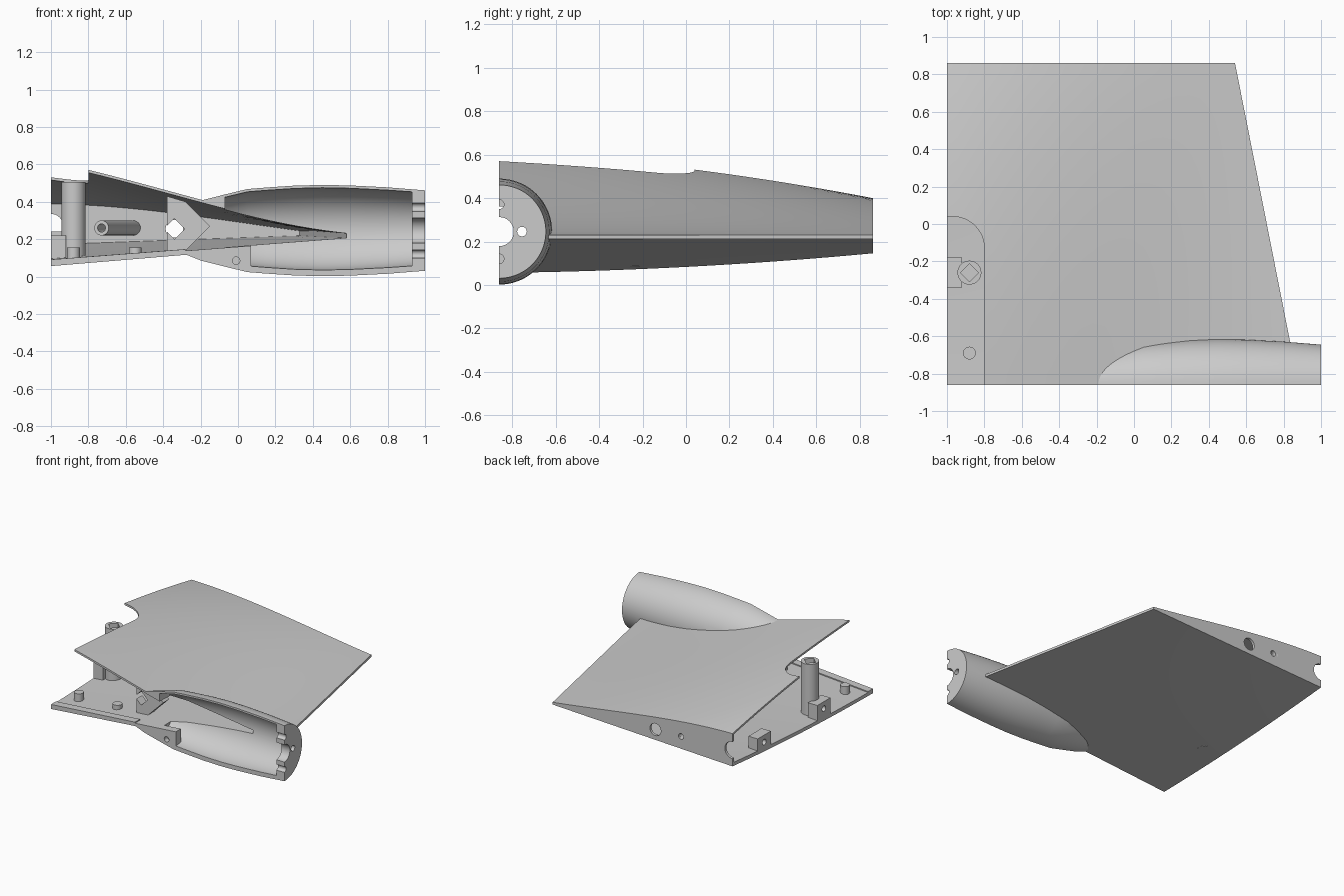
import bpy, bmesh, math
from mathutils import Matrix, Vector

if "Cube" in bpy.data.objects:
    bpy.data.objects.remove(bpy.data.objects["Cube"], do_unlink=True)

GREY = (0.6, 0.6, 0.6, 1)
mat = bpy.data.materials.new("plain grey")
mat.use_nodes = True
mat.diffuse_color = GREY
mat.node_tree.nodes["Principled BSDF"].inputs["Base Color"].default_value = GREY

FRONT, BACK = -0.86, 0.86
AXIS_Z = 0.246


def add(name, bm):
    bmesh.ops.recalc_face_normals(bm, faces=bm.faces)
    me = bpy.data.meshes.new(name)
    bm.to_mesh(me)
    bm.free()
    me.materials.append(mat)
    ob = bpy.data.objects.new(name, me)
    bpy.context.collection.objects.link(ob)
    return ob


def loft(name, rings):
    bm = bmesh.new()
    loops = [[bm.verts.new(p) for p in ring] for ring in rings]
    n = len(rings[0])
    for a, b in zip(loops, loops[1:]):
        for i in range(n):
            j = (i + 1) % n
            bm.faces.new((a[i], a[j], b[j], b[i]))
    bm.faces.new(loops[0])
    bm.faces.new(loops[-1])
    return add(name, bm)


def rod(name, start, end, r, sides=32):
    a, b = Vector(start), Vector(end)
    bm = bmesh.new()
    turn = (b - a).to_track_quat('Z', 'Y').to_matrix().to_4x4()
    bmesh.ops.create_cone(bm, cap_ends=True, segments=sides, radius1=r, radius2=r,
                          depth=(b - a).length,
                          matrix=Matrix.Translation((a + b) / 2) @ turn)
    return add(name, bm)


def box(name, x, y, z):
    return loft(name, [[(x[0], v, z[0]), (x[1], v, z[0]), (x[1], v, z[1]), (x[0], v, z[1])]
                       for v in y])


def lathe(name, profile, z, sides=72):
    return loft(name, [[(x, FRONT + r * math.cos(math.tau * i / sides),
                         z + r * math.sin(math.tau * i / sides))
                        for i in range(sides)] for x, r in profile])


def boolean(ob, cutter, op='DIFFERENCE'):
    mod = ob.modifiers.new("cut", 'BOOLEAN')
    mod.operation, mod.object, mod.solver = op, cutter, 'EXACT'
    bpy.context.view_layer.update()
    deps = bpy.context.evaluated_depsgraph_get()
    me = bpy.data.meshes.new_from_object(ob.evaluated_get(deps))
    ob.modifiers.clear()
    ob.data = me
    bpy.data.objects.remove(cutter, do_unlink=True)


# Wing surfaces as functions of chord fraction t and span fraction s
def span(y):
    return (y - FRONT) / (BACK - FRONT)


def edge_x(s):
    return 0.88 - 0.34 * s


def top(t, s):
    h = 0.615 - 0.1 * s - 0.115 * s * s
    return 0.231 + (h - 0.231) * (1 - t) * (1 + 0.9 * s * s * t - (1 - 0.2 * s) * t * t)


def bottom(t, s):
    root = 0.056 + 0.02 * s + 0.07 * s * s
    return root + (0.213 - root) * t


def floor(t, s):
    return bottom(t, s) + 0.027 * (1 - 0.5 * t)


def floor_z(x, y):
    s = span(y)
    return floor((x + 1) / (edge_x(s) + 1), s)


def wing(name, y0, y1, t0, t1, lower, skin=0.0, n=28):
    rings = []
    ts = [t0 + (t1 - t0) * i / n for i in range(n + 1)]
    for k in range(n + 1):
        y = y0 + (y1 - y0) * k / n
        s = span(y)
        low = [(-1 + t * (edge_x(s) + 1), y, lower(t, s)) for t in ts]
        high = [(-1 + t * (edge_x(s) + 1), y, top(t, s) - skin) for t in ts]
        rings.append(low + high[::-1])
    return loft(name, rings)


# Hollow wing joined to the half nacelle
shell = wing("wing_and_nacelle_shell", FRONT, BACK, 0, 1, bottom)
outer = [(-0.28, 0.128), (-0.2, 0.16), (-0.07, 0.193), (0.05, 0.222), (0.15, 0.23),
         (0.3, 0.24), (0.45, 0.244), (0.6, 0.241), (0.8, 0.231), (1.0, 0.215)]
boolean(shell, lathe("nacelle", outer, AXIS_Z), 'UNION')
boolean(shell, wing("wing_void", FRONT - 0.1, BACK - 0.02, -0.05, 0.86, floor, 0.015))

# Engine bay with a screw boss left at its lower front corner
inner = [(x, r - 0.024) for x, r in outer if -0.1 < x < 0.9] + [(0.93, 0.198)]
bay = lathe("engine_bay", inner, AXIS_Z + 0.009)
boolean(bay, box("boss_fill", (-0.5, 0.07), (-2, -0.8), (-1, AXIS_Z)))
boolean(shell, bay)
boolean(shell, box("front_trim", (-2, 2), (-2, FRONT), (-1, 1)))

# Rounded access notch in the upper skin
R = 0.17
arc = [(-0.8 - R + R * math.cos(a), 0.04 - R + R * math.sin(a))
       for a in (math.pi / 2 * i / 12 for i in range(13))]
outline = [(-1.1, -1.0), (-0.8, -1.0)] + arc + [(-1.1, 0.04)]
boolean(shell, loft("notch", [[(x, y, z) for x, y in outline] for z in (0.3, 0.9)]))

# Holes in the end rib
for x, z, r in ((-0.34, 0.255, 0.047), (-0.56, 0.26, 0.022), (-1.0, 0.27, 0.065)):
    boolean(shell, rod("rib_hole", (x, 0.8, z), (x, 0.9, z), r))

# Shaft opening and screw holes in the nacelle end plate
for dy, dz, r in ((0, 0, 0.067), (0.105, 0, 0.022), (0, 0.125, 0.022), (0, -0.125, 0.022)):
    y, z = FRONT + dy, AXIS_Z + dz
    boolean(shell, rod("plate_hole", (0.9, y, z), (1.1, y, z), r))
boolean(shell, rod("nose_screw_hole", (-0.01, -0.9, 0.085), (-0.01, -0.82, 0.085), 0.02))

# Pointed bulkhead behind the nacelle nose
points = [(-0.38, 0.13), (-0.28, 0.14), (-0.15, 0.27), (-0.28, 0.4), (-0.38, 0.43)]
bulkhead = loft("nose_bulkhead", [[(x, y, z) for x, z in points] for y in (-0.7, -0.63)])
boolean(bulkhead, rod("bulkhead_hole", (-0.34, -0.9, 0.255), (-0.34, -0.5, 0.255), 0.055, 4))

# Vertical hinge post with square socket
post = rod("hinge_post", (-0.88, -0.26, 0.085), (-0.88, -0.26, 0.505), 0.064)
boolean(post, rod("socket", (-0.88, -0.26, 0.42), (-0.88, -0.26, 0.6), 0.048, 4))

# Drilled blocks along the open edge
blocks = []
for name, y, high in (("post_block", -0.26, 0.22), ("edge_block", 0.47, 0.24)):
    b = box(name, (-1.0, -0.92), (y - 0.08, y + 0.08),
            (floor_z(-1, y) - 0.008, high))
    z = high - 0.055
    boolean(b, rod("block_hole", (-1.1, y, z), (-0.8, y, z), 0.022))
    blocks.append(b)

# Locating pins
pins = [rod("locating_pin", (x, -0.69, floor_z(x, -0.69) - 0.012), (x, -0.69, 0.155), 0.034)
        for x in (-0.88, -0.55)]

# Slanted wire tube ending at the rib
tube = rod("wire_tube", (-0.73, 0.25, 0.26), (-0.56, 0.85, 0.26), 0.04)
boolean(tube, rod("tube_bore", (-0.758, 0.15, 0.26), (-0.532, 0.95, 0.26), 0.022))

# Raised lip along the lower front edge
lip = loft("front_lip", [[(x, y, floor_z(x, y) + d) for y, d in
                          ((FRONT, -0.012), (-0.8, -0.012), (-0.8, 0.008), (FRONT, 0.008))]
                         for x in (-1.0, -0.28)])

# Smooth curved parts while keeping crisp edges
bpy.ops.object.select_all(action='DESELECT')
for ob in [shell, bulkhead, post, tube, lip] + blocks + pins:
    ob.select_set(True)
bpy.context.view_layer.objects.active = shell
bpy.ops.object.shade_smooth_by_angle(angle=math.radians(25))
